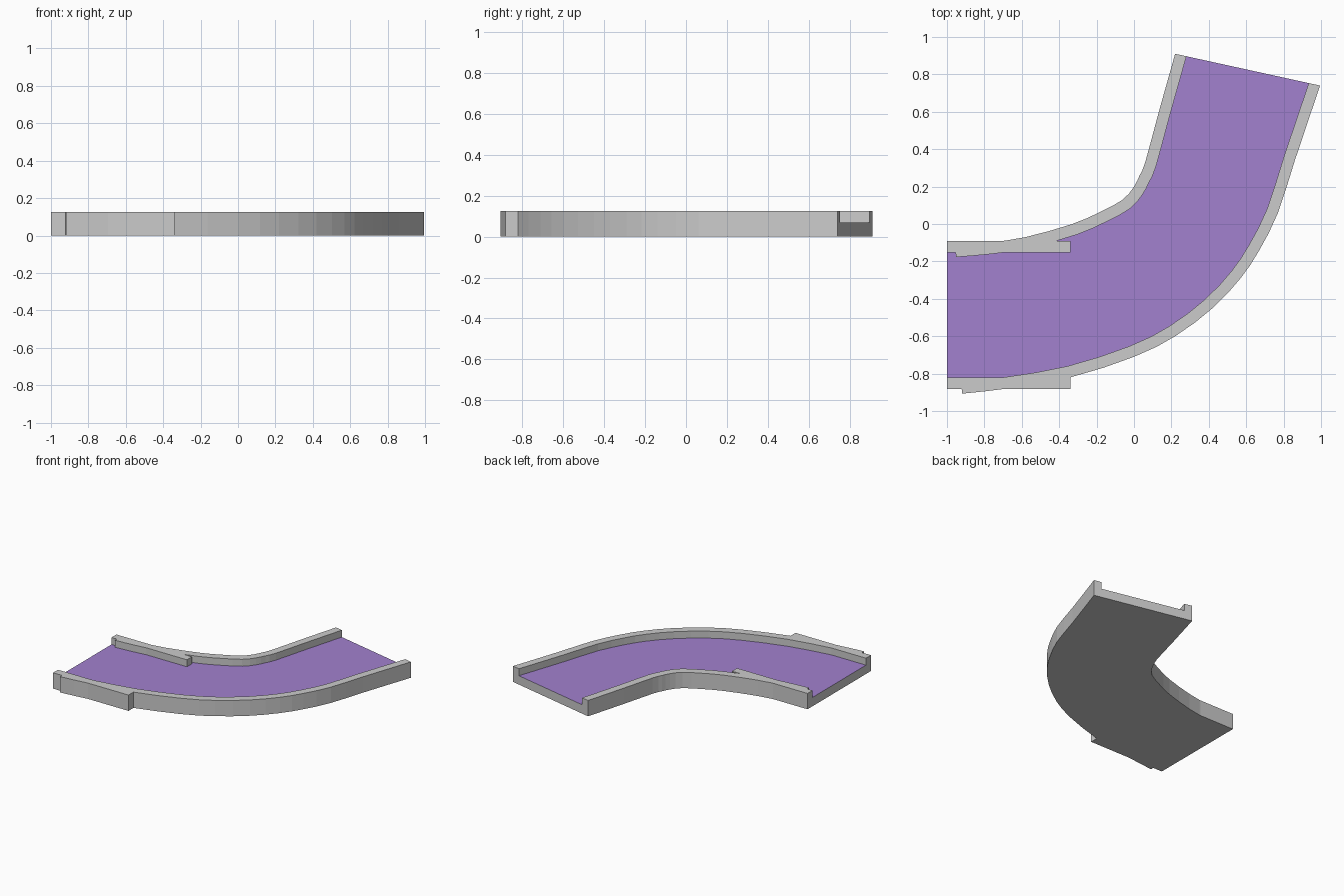
import bpy
import bmesh
from mathutils import Vector

if "Cube" in bpy.data.objects:
    bpy.data.objects.remove(bpy.data.objects["Cube"])

WALL, FLOOR_Z, TOP_Z = 0.062, 0.07, 0.125

purple = bpy.data.materials.new("purple_floor")
purple.diffuse_color = (0.36, 0.22, 0.62, 1)
purple.use_nodes = True
purple.node_tree.nodes["Principled BSDF"].inputs["Base Color"].default_value = purple.diffuse_color
grey = bpy.data.materials.new("grey_wall")
grey.diffuse_color = (0.8, 0.8, 0.8, 1)
grey.use_nodes = True
grey.node_tree.nodes["Principled BSDF"].inputs["Base Color"].default_value = grey.diffuse_color


def smooth_path(pts, steps=2):
    """Catmull-Rom interpolation through the points."""
    p = [Vector(q) for q in pts]
    p = [2 * p[0] - p[1]] + p + [2 * p[-1] - p[-2]]
    out = []
    for i in range(1, len(p) - 2):
        a, b, c, d = p[i - 1:i + 3]
        for s in range(steps):
            t = s / steps
            out.append(0.5 * (2 * b + (c - a) * t + (2 * a - 5 * b + 4 * c - d) * t * t
                              + (3 * b - a - 3 * c + d) * t ** 3))
    return out + [p[-2]]


def channel(name, left, right):
    """Sweep a U-shaped section between a left and a right outline."""
    bm = bmesh.new()
    rings = []
    for l, r in zip(left, right):
        w = (r - l).normalized() * WALL
        section = [(l, 0), (r, 0), (r, TOP_Z), (r - w, TOP_Z),
                   (r - w, FLOOR_Z), (l + w, FLOOR_Z), (l + w, TOP_Z), (l, TOP_Z)]
        rings.append([bm.verts.new((q.x, q.y, z)) for q, z in section])
    for a, b in zip(rings, rings[1:]):
        for i in range(8):
            j = (i + 1) % 8
            f = bm.faces.new((a[i], a[j], b[j], b[i]))
            f.material_index = 1 if i == 4 else 0   # road surface
    # end caps: base slab plus two walls
    for ring in (rings[0], rings[-1]):
        bm.faces.new(ring)
    bmesh.ops.recalc_face_normals(bm, faces=bm.faces)
    mesh = bpy.data.meshes.new(name)
    bm.to_mesh(mesh)
    bm.free()
    mesh.materials.append(grey)
    mesh.materials.append(purple)
    obj = bpy.data.objects.new(name, mesh)
    bpy.context.collection.objects.link(obj)
    return obj


# Curved track: inner and outer outlines
inner = [(-0.955, -0.115), (-0.78, -0.10), (-0.58, -0.07), (-0.33, 0.0), (-0.18, 0.065),
         (-0.06, 0.13), (0.0, 0.2), (0.03, 0.26), (0.06, 0.33), (0.13, 0.59), (0.22, 0.91)]
outer = [(-0.92, -0.907), (-0.68, -0.88), (-0.34, -0.82), (0.0, -0.71), (0.22, -0.60),
         (0.42, -0.45), (0.57, -0.29), (0.67, -0.14), (0.77, 0.06), (0.86, 0.34), (0.995, 0.74)]
channel("curved_track", smooth_path(inner), smooth_path(outer))

# Straight entry track overlapping the start of the curve
channel("straight_track",
        [Vector((-1, -0.09)), Vector((-0.34, -0.09))],
        [Vector((-1, -0.882)), Vector((-0.34, -0.882))])
